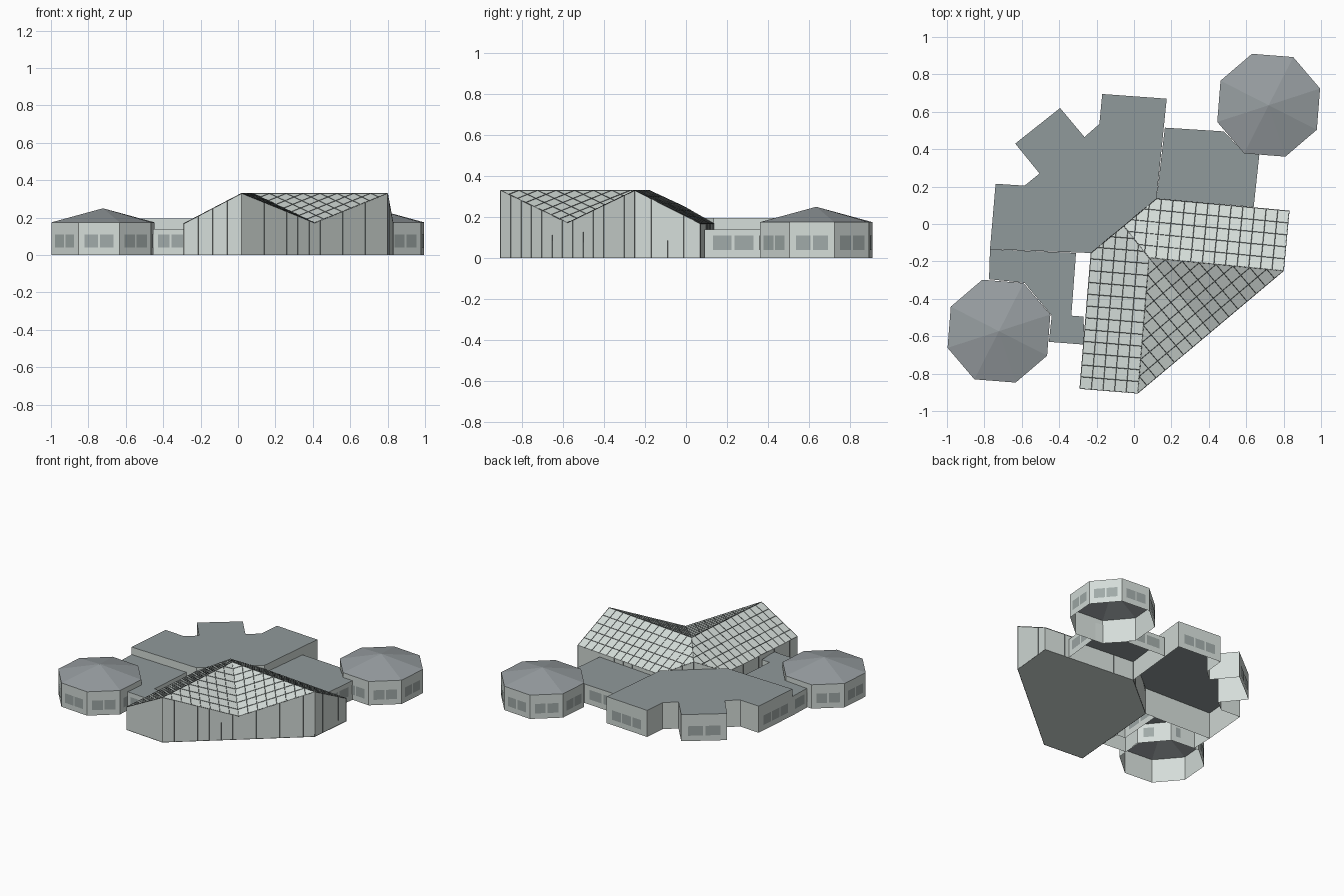
import bpy, bmesh, math
from mathutils import Vector

cube = bpy.data.objects.get("Cube")
if cube:
    bpy.data.objects.remove(cube, do_unlink=True)


def material(name, rgb):
    m = bpy.data.materials.new(name)
    m.use_nodes = True
    m.diffuse_color = (*rgb, 1)
    m.node_tree.nodes["Principled BSDF"].inputs["Base Color"].default_value = (*rgb, 1)
    return m


PALE = material("pale_wall", (0.66, 0.72, 0.69))
FLAT = material("flat_roof_grey", (0.28, 0.32, 0.325))
SLATE = material("pavilion_roof_grey", (0.31, 0.34, 0.355))
PANE = material("window_grey", (0.35, 0.40, 0.39))
BAR = material("dark_glazing_bar", (0.10, 0.12, 0.12))


def finish(name, bm, mats):
    me = bpy.data.meshes.new(name)
    bm.to_mesh(me)
    bm.free()
    for m in mats:
        me.materials.append(m)
    ob = bpy.data.objects.new(name, me)
    bpy.context.collection.objects.link(ob)
    return ob


def face(bm, points):
    return bm.faces.new([bm.verts.new(p) for p in points])


def block(name, outline, height, roof, apex=None):
    """Walls open underneath, with a flat roof or a pointed one."""
    bm = bmesh.new()
    low = [bm.verts.new((x, y, 0)) for x, y in outline]
    top = [bm.verts.new((x, y, height)) for x, y in outline]
    n = len(outline)
    for i in range(n):
        j = (i + 1) % n
        bm.faces.new((low[i], low[j], top[j], top[i]))
    if apex:
        tip = bm.verts.new(apex)
        roofs = [bm.faces.new((top[i], top[(i + 1) % n], tip)) for i in range(n)]
    else:
        roofs = [bm.faces.new(top)]
    for f in roofs:
        f.material_index = 1
    return finish(name, bm, [PALE, roof])


def windows(name, outline, counts, bottom=0.04, top=0.11):
    """Rows of panes: counts maps an outline edge to its number of windows."""
    bm = bmesh.new()
    for i, n in counts.items():
        a = Vector((*outline[i], 0))
        b = Vector((*outline[(i + 1) % len(outline)], 0))
        run = b - a
        out = Vector((run.y, -run.x, 0)).normalized() * 0.003
        cell = 0.76 / n
        for k in range(n):
            mid = 0.12 + cell * (k + 0.5)
            p, q = [a + run * (mid + s * cell * 0.43) + out for s in (-1, 1)]
            up = Vector((0, 0, 1))
            face(bm, (p + up * bottom, q + up * bottom, q + up * top, p + up * top))
    return finish(name, bm, [PANE])


def glazing(name, polygon, directions, spacing, thickness):
    """Thin bars: slice a polygon across each direction and keep its wires."""
    bm = bmesh.new()
    face(bm, polygon)
    for d in directions:
        d = Vector(d).normalized()
        marks = [Vector(p).dot(d) for p in polygon]
        lo, hi = min(marks), max(marks)
        n = max(1, round((hi - lo) / spacing))
        for k in range(1, n):
            bmesh.ops.bisect_plane(bm, geom=bm.verts[:] + bm.edges[:] + bm.faces[:],
                                   plane_co=d * (lo + (hi - lo) * k / n), plane_no=d)
    ob = finish(name, bm, [BAR])
    wire = ob.modifiers.new("bars", 'WIREFRAME')
    wire.thickness = thickness
    wire.use_even_offset = False
    return ob


# Main flat-roofed block with three projecting bays
main = [(-.77, -.135), (-.23, -.155), (.12, .135), (.175, .67), (-.17, .695),
        (-.185, .535), (-.265, .465), (-.395, .62), (-.635, .43),
        (-.505, .27), (-.585, .205), (-.74, .215)]
block("main_block", main, 0.195, FLAT)
windows("main_windows", main, {3: 3, 7: 2, 11: 3})

# Lower linking wings
back_wing = [(.12, .135), (.64, .09), (.67, .37), (.59, .38), (.48, .495), (.165, .515)]
block("back_wing", back_wing, 0.14, FLAT)
windows("back_wing_windows", back_wing, {1: 2, 4: 2})

front_wing = [(-.775, -.295), (-.585, -.315), (-.44, -.49), (-.455, -.63), (-.265, -.645),
              (-.27, -.495), (-.335, -.49), (-.31, -.155), (-.77, -.135)]
block("front_wing", front_wing, 0.14, FLAT)
windows("front_wing_windows", front_wing, {3: 2, 6: 2, 8: 1})

# Two octagonal pavilions with pointed roofs
for name, cx, cy in (("back_pavilion", .72, .635), ("front_pavilion", -.722, -.573)):
    ring = []
    for k in range(8):
        a = math.radians(18 + 45 * k)
        ring.append((cx + 0.289 * math.cos(a), cy + 0.289 * math.sin(a)))
    block(name, ring, 0.175, SLATE, (cx, cy, 0.25))
    windows(name + "_windows", ring, {k: 2 for k in range(8)})

# Glazed hall: two slopes meeting at a hip, and a valley falling to the front
EAVE, RIDGE = 0.168, 0.33
west_front = Vector((-.29, -.88, EAVE))
west_back = Vector((-.23, -.155, EAVE))
hip_end = Vector((-.055, -.01, 0.251))
north_inner = Vector((.12, .135, EAVE))
north_outer = Vector((.83, .07, EAVE))
ridge_east = Vector((.80, -.25, RIDGE))
ridge_south = Vector((.02, -.905, RIDGE))
crown = Vector((.08, -.18, RIDGE))
valley = Vector((.41, -.578, EAVE + 0.004))


def ground(p):
    return Vector((p.x, p.y, 0))


slopes = {
    "west_slope": [west_front, ridge_south, crown, hip_end, west_back],
    "north_slope": [crown, ridge_east, north_outer, north_inner, hip_end],
    "valley_west": [ridge_south, valley, crown],
    "valley_east": [valley, ridge_east, crown],
}
walls = {
    "south_gable": [west_front, ridge_south],
    "glass_front": [ridge_south, valley, ridge_east],
    "east_gable": [ridge_east, north_outer],
    "north_wall": [north_outer, north_inner],
    "corner_wall": [north_inner, hip_end, west_back],
    "west_wall": [west_back, west_front],
}
rim = [west_front, ridge_south, ridge_east, north_outer, north_inner, west_back]

bm = bmesh.new()
for pts in slopes.values():
    face(bm, pts)
for pts in walls.values():
    face(bm, [ground(pts[0]), ground(pts[-1])] + pts[::-1])
face(bm, [ground(p) for p in rim[::-1]])
bmesh.ops.remove_doubles(bm, verts=bm.verts[:], dist=0.0001)
bmesh.ops.recalc_face_normals(bm, faces=bm.faces[:])
finish("glazed_hall", bm, [PALE])

# Glazing bars over the hall
along_front = ridge_east - ridge_south
for name, pts in slopes.items():
    if "valley" in name:
        run = along_front
    else:
        run = ridge_south - crown if "west" in name else ridge_east - crown
    across = Vector((-run.y, run.x, 0))
    glazing(name + "_bars", pts, (run, across), 0.062, 0.004)
for name, pts in walls.items():
    base = [ground(pts[0]), ground(pts[-1])]
    glazing(name + "_bars", base + pts[::-1], (base[1] - base[0],), 0.08, 0.003)
